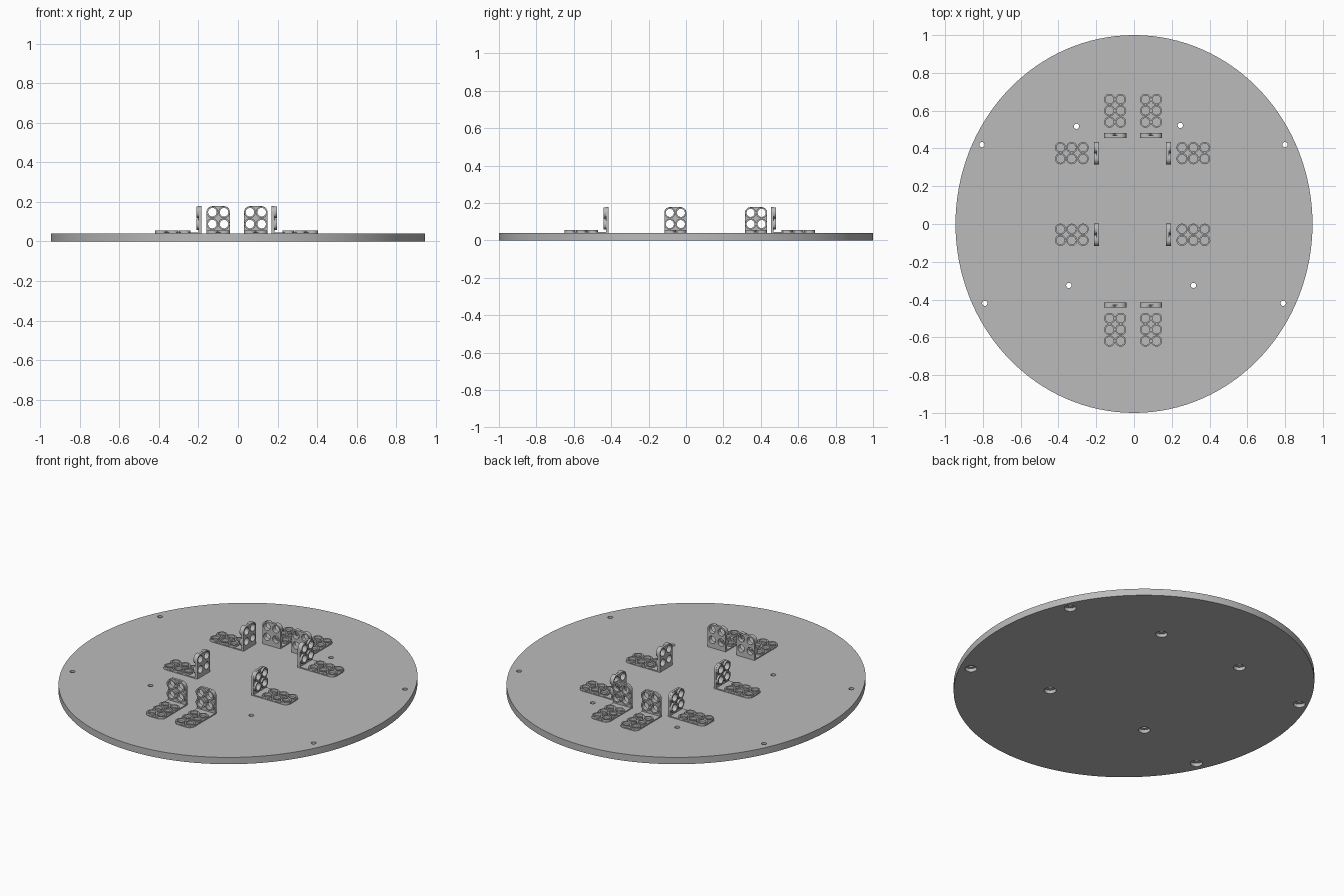
import bpy, bmesh
from math import sin, cos, pi, radians
from mathutils import Matrix, Vector

cube = bpy.data.objects.get("Cube")
if cube:
    bpy.data.objects.remove(cube, do_unlink=True)

grey = bpy.data.materials.new("light_grey")
grey.use_nodes = True
grey.diffuse_color = (0.5, 0.5, 0.5, 1)
grey.node_tree.nodes["Principled BSDF"].inputs["Base Color"].default_value = (0.5, 0.5, 0.5, 1)

DISC_TOP = 0.04
WIDTH, CORNER = 0.118, 0.03
RING, BORE, PITCH = 0.0295, 0.0215, 0.06


def arc(cx, cy, rx, ry, start=0, end=2 * pi, n=24):
    """Points along an elliptical arc; a full turn leaves out the repeated end."""
    full = abs(end - start - 2 * pi) < 1e-6
    steps = n if full else n - 1
    return [(cx + rx * cos(start + (end - start) * i / steps),
             cy + ry * sin(start + (end - start) * i / steps)) for i in range(n)]


def slab(loops, z0, z1):
    """Mesh of closed outlines (inner ones become holes) raised from z0 to z1."""
    curve = bpy.data.curves.new("outline", 'CURVE')
    curve.dimensions, curve.fill_mode = '2D', 'BOTH'
    curve.extrude = (z1 - z0) / 2
    for pts in loops:
        spline = curve.splines.new('POLY')
        spline.points.add(len(pts) - 1)
        for p, (x, y) in zip(spline.points, pts):
            p.co = (x, y, 0, 1)
        spline.use_cyclic_u = True
    helper = bpy.data.objects.new("outline", curve)
    bpy.context.collection.objects.link(helper)
    bpy.context.view_layer.update()
    dg = bpy.context.evaluated_depsgraph_get()
    mesh = bpy.data.meshes.new_from_object(helper.evaluated_get(dg))
    bpy.data.objects.remove(helper, do_unlink=True)
    mesh.transform(Matrix.Translation((0, 0, (z0 + z1) / 2)))
    return mesh


def combine(name, meshes):
    """Gather meshes into one clean mesh."""
    bm = bmesh.new()
    for m in meshes:
        bm.from_mesh(m)
    bmesh.ops.remove_doubles(bm, verts=bm.verts, dist=1e-5)
    bmesh.ops.recalc_face_normals(bm, faces=bm.faces)
    result = bpy.data.meshes.new(name)
    bm.to_mesh(result)
    bm.free()
    result.materials.clear()
    result.materials.append(grey)
    return result


def add(name, mesh):
    ob = bpy.data.objects.new(name, mesh)
    bpy.context.collection.objects.link(ob)
    return ob


def smooth(ob):
    bpy.ops.object.select_all(action='DESELECT')
    ob.select_set(True)
    bpy.context.view_layer.objects.active = ob
    bpy.ops.object.shade_smooth_by_angle(angle=radians(30))


# Round base plate with counterbored screw holes
screws = [(-0.805, 0.42), (0.8, 0.42), (-0.305, 0.517), (0.245, 0.522),
          (-0.345, -0.325), (0.315, -0.325), (-0.79, -0.42), (0.79, -0.42)]
plate = add("base_plate", combine("base_plate", [slab([arc(0, 0, 0.945, 1, n=128)], 0, DISC_TOP)]))
for name, r, z0, z1 in (("screw_cutter", 0.014, -0.02, 0.06), ("recess_cutter", 0.032, -0.02, 0.02)):
    holes = [arc(x, y, r, r) for x, y in screws]
    cutter = add(name, combine(name, [slab(holes, z0, z1)]))
    cutter.hide_render = True
    cutter.hide_set(True)
    cut = plate.modifiers.new(name, 'BOOLEAN')
    cut.operation, cut.solver, cut.object = 'DIFFERENCE', 'EXACT', cutter
bpy.context.view_layer.update()
cut_mesh = bpy.data.meshes.new_from_object(plate.evaluated_get(bpy.context.evaluated_depsgraph_get()))
plate.modifiers.clear()
plate.data = cut_mesh
for name in ("screw_cutter", "recess_cutter"):
    bpy.data.objects.remove(bpy.data.objects[name], do_unlink=True)
smooth(plate)


def leg(length, rows, z0, z1, z2):
    """Perforated strip with rounded far end and a raised ring round each hole."""
    h = WIDTH / 2
    outline = ([(0, -h)] + arc(length - CORNER, CORNER - h, CORNER, CORNER, -pi / 2, 0, 8)
               + arc(length - CORNER, h - CORNER, CORNER, CORNER, 0, pi / 2, 8) + [(0, h)])
    spots = [(length - RING - 0.001 - i * PITCH, s * (h - RING)) for i in range(rows) for s in (-1, 1)]
    bores = [arc(x, y, BORE, BORE) for x, y in spots]
    meshes = [slab([outline] + bores, z0, z1)]
    for (x, y), bore in zip(spots, bores):
        meshes.append(slab([arc(x, y, RING, RING), bore], z1, z2))
    return meshes


# Angle bracket: a foot on the plate and an upright at its inner end
FOOT_BOTTOM = 0.03
foot = leg(0.235, 3, FOOT_BOTTOM, 0.046, 0.055)
upright = leg(0.148, 2, 0, 0.014, 0.026)
stand = Matrix(((0, 0, 1, 0), (0, -1, 0, 0), (1, 0, 0, FOOT_BOTTOM), (0, 0, 0, 1)))
for m in upright:
    m.transform(stand)
bracket = combine("bracket", [combine("foot", foot), combine("upright", upright)])

# Eight brackets facing outwards in four pairs
places = {}
for side, x, turn in (("left", 0.17, 0), ("right", -0.185, 180)):
    places[side + "_rear_bracket"] = (x, 0.375, turn)
    places[side + "_front_bracket"] = (x, -0.057, turn)
for end, y, turn in (("rear", 0.455, 90), ("front", -0.415, -90)):
    places[end + "_bracket_left"] = (0.09, y, turn)
    places[end + "_bracket_right"] = (-0.1, y, turn)
for name, (x, y, turn) in places.items():
    ob = add(name, bracket.copy())
    ob.location = Vector((x, y, 0))
    ob.rotation_euler.z = radians(turn)
    smooth(ob)
